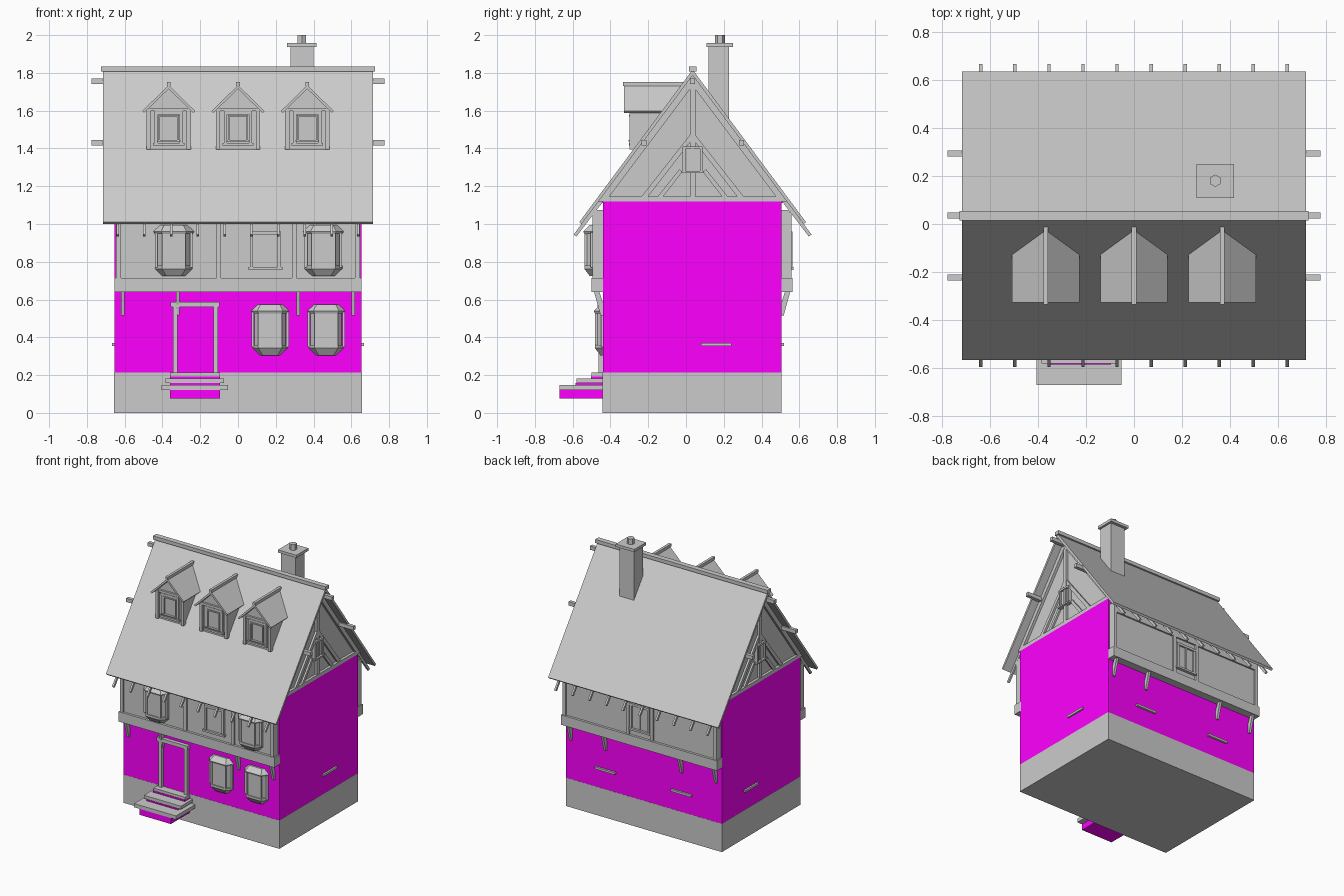
import bpy, bmesh
from mathutils import Vector

if "Cube" in bpy.data.objects:
    bpy.data.objects.remove(bpy.data.objects["Cube"])

PINK = bpy.data.materials.new("magenta_wall")
PINK.diffuse_color = (1, 0, 1, 1)
PINK.use_nodes = True
PINK.node_tree.nodes["Principled BSDF"].inputs["Base Color"].default_value = PINK.diffuse_color
YC, APEX, SLOPE = 0.035, 1.817, 1.345      # ridge position and roof pitch


def finish(name, bm, mat=None):
    bmesh.ops.recalc_face_normals(bm, faces=bm.faces)
    me = bpy.data.meshes.new(name)
    bm.to_mesh(me)
    bm.free()
    ob = bpy.data.objects.new(name, me)
    bpy.context.collection.objects.link(ob)
    if mat:
        me.materials.append(mat)
    return ob


def loft(name, rings, mat=None):
    """Skin between rings of equal point count and cap both ends."""
    bm = bmesh.new()
    vs = [[bm.verts.new(p) for p in r] for r in rings]
    n = len(vs[0])
    for a, b in zip(vs, vs[1:]):
        for i in range(n):
            bm.faces.new((a[i], a[(i + 1) % n], b[(i + 1) % n], b[i]))
    bm.faces.new(vs[0])
    bm.faces.new(vs[-1])
    return finish(name, bm, mat)


def box(name, x0, x1, y0, y1, z0, z1, mat=None):
    return loft(name, [[(x0, y0, z), (x1, y0, z), (x1, y1, z), (x0, y1, z)] for z in (z0, z1)], mat)


def prism_x(name, prof, x0, x1):
    return loft(name, [[(x, y, z) for y, z in prof] for x in (x0, x1)])


def prism_y(name, prof, y0, y1):
    return loft(name, [[(x, y, z) for x, z in prof] for y in (y0, y1)])


def wall_box(name, face, u0, u1, d0, d1, z0, z1):
    """Box on a wall: u runs along the wall, d points outward."""
    if face in ("front", "back"):
        s = -1 if face == "front" else 1
        return box(name, u0, u1, s * d0, s * d1, z0, z1)
    s = -1 if face == "left" else 1
    return box(name, s * d0, s * d1, u0, u1, z0, z1)


def window(name, face, u, w, d, z0, z1, t=0.018, mullion=True):
    h = w / 2
    wall_box(name + "_pane", face, u - h, u + h, d - 0.01, d + 0.005, z0, z1)
    for s in (-1, 1):
        a, b = sorted((u + s * h, u + s * (h - t)))
        wall_box(name + "_jamb", face, a, b, d - 0.01, d + 0.016, z0, z1)
    wall_box(name + "_head", face, u - h, u + h, d - 0.01, d + 0.018, z1 - t, z1)
    wall_box(name + "_sill", face, u - h - 0.008, u + h + 0.008, d - 0.01, d + 0.022, z0, z0 + t * 0.8)
    if mullion:
        wall_box(name + "_mullion", face, u - 0.006, u + 0.006, d - 0.01, d + 0.012, z0, z1)


def bay(name, x, y, z):
    def ring(wb, wf, d, dz):
        return [(x - wb, y + .01, z + dz), (x - wf, y - d, z + dz), (x + wf, y - d, z + dz), (x + wb, y + .01, z + dz)]
    loft(name + "_glass", [ring(.09, .055, .035, dz) for dz in (.05, .235)])
    loft(name + "_base", [ring(.06, .04, .014, 0), ring(.1, .062, .042, .038), ring(.1, .062, .042, .055)])
    loft(name + "_roof", [ring(.1, .062, .042, .222), ring(.108, .068, .048, .235), ring(.072, .05, .014, .27)])
    for s in (-1, 1):
        box(name + "_post", x + s * .057 - .006, x + s * .057 + .006, y - .041, y - .028, z + .045, z + .23)
        box(name + "_wall_post", x + s * .092 - .007, x + s * .092 + .007, y - .01, y + .01, z + .045, z + .23)


# Foundation and main walls
box("foundation", -.656, .656, -.441, .506, 0, .215)
box("main_walls", -.655, .655, -.44, .505, .02, 1.12, PINK)

# Entrance steps
for i, (x0, x1, y, z0, z1) in enumerate([(-.405, -.052, -.67, .12, .148), (-.385, -.073, -.58, .158, .182),
                                         (-.36, -.095, -.5, .193, .213)]):
    box("step_tread", x0, x1, y, -.43, z0, z1)
    box("step_riser", -.36, -.095, y + (0 if i == 0 else -.004), -.43, (.075, .14, .175)[i], z0, PINK)

# Door frame
for x in (-.345, -.13):
    box("door_post", x, x + .025, -.462, -.43, .2, .562)
box("door_lintel", -.357, -.097, -.468, -.43, .56, .588)

# Jettied upper storey, front and back
for face, base in (("front", .44), ("back", .505)):
    wall_box("upper_wall", face, -.643, .643, base - .02, base + .042, .66, 1.075)
    wall_box("jetty_beam", face, -.655, .655, base - .01, base + .06, .64, .715)
    wall_box("top_plate", face, -.645, .645, base, base + .054, 1.0, 1.05)
    xs = (-.633, -.102, .298, .633) if face == "front" else (-.633, -.1, .1, .633)
    for x in xs:
        wall_box("upper_post", face, x - .013, x + .013, base, base + .054, .71, 1.06)
    s = -1 if face == "front" else 1
    for x in (-.61, -.32, .32, .61):
        prism_x("jetty_bracket", [(s * (base + .048), .645), (s * (base + .02), .645),
                                  (s * (base - .01), .555), (s * (base - .005), .515), (s * (base + .012), .515)],
                x - .009, x + .009)
window("front_window", "front", .145, .165, .482, .757, .96, mullion=False)
window("back_window", "back", 0, .165, .547, .757, .96)

# Bay windows
for x in (.17, .467):
    bay("lower_bay", x, -.44, .305)
for x in (-.34, .452):
    bay("upper_bay", x, -.496, .725)

# Narrow ledges on side and back walls
for face in ("left", "right"):
    wall_box("side_ledge", face, .08, .24, .64, .668, .354, .37)
for x in (-.32, .32):
    wall_box("back_ledge", "back", x - .085, x + .085, .49, .52, .354, .37)


def chevron(r, top, thick):
    """Roof shaped profile across y, reaching r either side of the ridge."""
    e = top - r * SLOPE
    return [(YC - r, e), (YC, top), (YC + r, e), (YC + r - .012, e - thick * .5 + .004), (YC, top - thick),
            (YC - r + .012, e - thick * .5 + .004)]


# Main roof, ridge, purlins, rafters
prism_x("main_roof", chevron(.6, APEX, .03), -.715, .715)
box("ridge_beam", -.725, .725, YC - .02, YC + .02, 1.808, 1.835)
for y, z in ((YC, 1.755), (YC - .258, 1.43), (YC + .258, 1.43)):
    box("purlin", -.775, .775, y - .013, y + .013, z - .014, z + .014)
for i in range(10):
    x = -.637 + i * .1416
    for s in (-1, 1):
        top = APEX - .026
        prism_x("rafter", [(YC + s * .3, top - .3 * SLOPE), (YC + s * .63, top - .63 * SLOPE),
                           (YC + s * .615, top - .63 * SLOPE - .01), (YC + s * .3, top - .3 * SLOPE - .04)],
                x - .007, x + .007)

# Timbered gables
for s, face in ((-1, "left"), (1, "right")):
    prism_x("gable_wall", [(YC - .5, 1.11), (YC + .5, 1.11), (YC, APEX - .02)], s * .61, s * .635)
    prism_x("gable_rafters", [(YC - .5, 1.12), (YC, APEX - .025), (YC + .5, 1.12), (YC + .46, 1.12),
                              (YC, APEX - .085), (YC - .46, 1.12)], s * .62, s * .655)
    wall_box("gable_tie", face, YC - .48, YC + .48, .62, .655, 1.118, 1.146)
    wall_box("gable_post", face, YC - .015, YC + .015, .62, .652, 1.14, 1.77)
    for m in (-1, 1):
        prism_x("gable_strut", [(YC + m * .275, 1.14), (YC + m * .24, 1.14), (YC, 1.45), (YC, 1.49)],
                s * .62, s * .65)
        prism_x("gable_brace", [(YC + m * .19, 1.14), (YC + m * .16, 1.14), (YC + m * .055, 1.275),
                                (YC + m * .07, 1.29)], s * .62, s * .648)
    window("gable_window", face, YC, .105, .645, 1.27, 1.41, .014)

# Dormers
for x in (-.367, 0, .367):
    prism_y("dormer_wall", [(x - .112, 1.36), (x + .112, 1.36), (x + .112, 1.61), (x, 1.715), (x - .112, 1.61)],
            -.28, -.03)
    prism_y("dormer_roof", [(x - .14, 1.598), (x, 1.735), (x + .14, 1.598), (x + .131, 1.588), (x, 1.715),
                            (x - .131, 1.588)], -.327, -.01)
    box("dormer_ridge", x - .01, x + .01, -.334, -.012, 1.73, 1.752)
    for s in (-1, 1):
        box("dormer_post", x + s * .106 - .011, x + s * .106 + .011, -.298, -.27, 1.395, 1.612)
    box("dormer_beam", x - .115, x + .115, -.295, -.27, 1.597, 1.615)
    window("dormer_window", "front", x, .15, .28, 1.415, 1.598, .018, False)
    window("dormer_sash", "front", x, .108, .283, 1.437, 1.578, .009, False)

# Chimney with cap and six-sided pot
box("chimney_stack", .278, .4, .118, .228, 1.5, 1.94)
box("chimney_cap", .26, .416, .108, .25, 1.936, 1.957)
bm = bmesh.new()
bmesh.ops.create_cone(bm, cap_ends=True, segments=6, radius1=.026, radius2=.026, depth=.06)
bmesh.ops.translate(bm, verts=bm.verts, vec=Vector((.338, .18, 1.97)))
finish("chimney_pot", bm)
